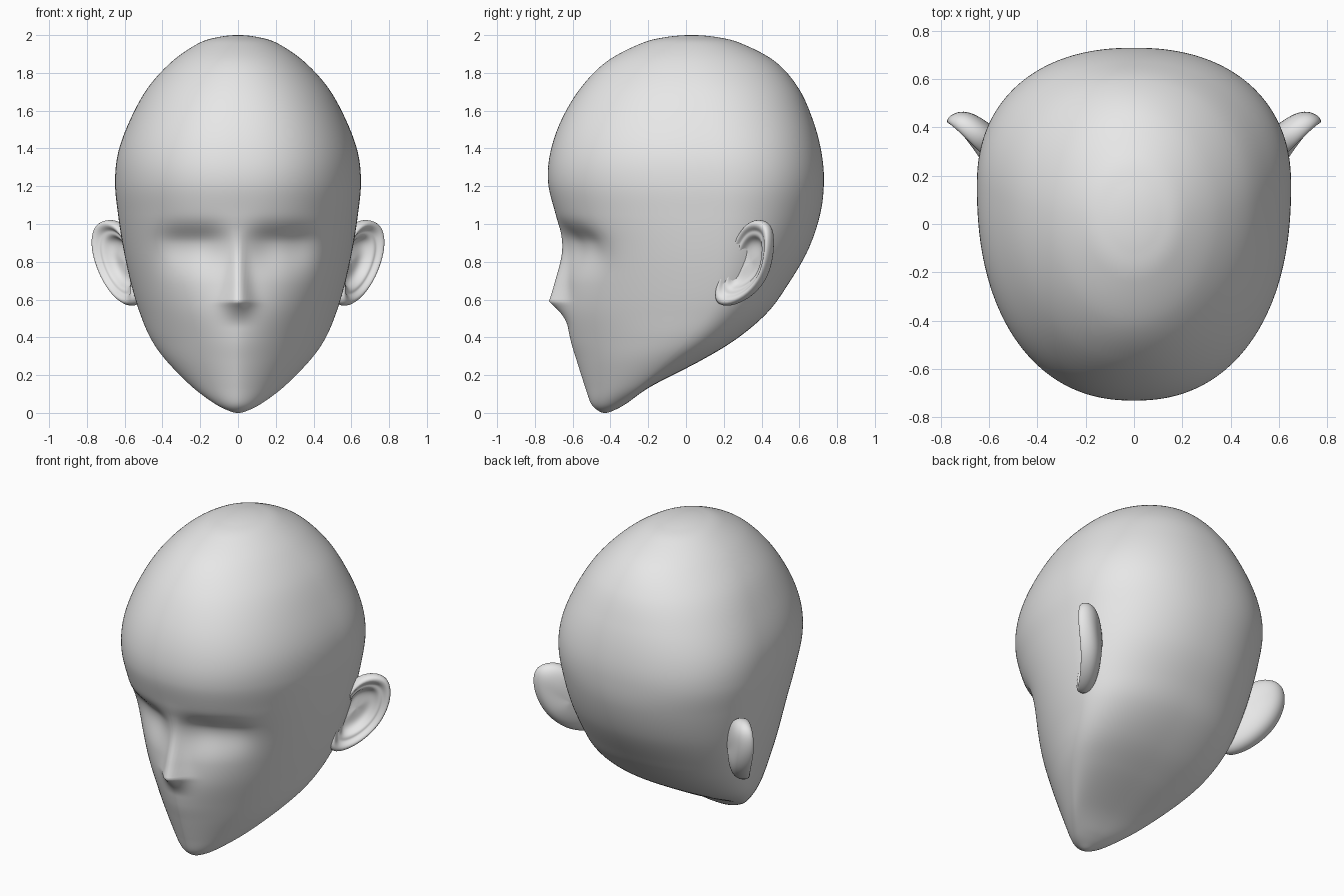
import bpy, bmesh, math
from mathutils import Vector

if "Cube" in bpy.data.objects:
    bpy.data.objects.remove(bpy.data.objects["Cube"])

grey = bpy.data.materials.new("plain grey")
grey.diffuse_color = (0.8, 0.8, 0.8, 1)
grey.use_nodes = True
grey.node_tree.nodes["Principled BSDF"].inputs["Base Color"].default_value = grey.diffuse_color


def spline(a, b, c, d, t):
    """Catmull-Rom blend of four equal-length rows."""
    return [0.5 * (2 * q + (r - p) * t + (2 * p - 5 * q + 4 * r - s) * t * t
                   + (3 * q - p - 3 * r + s) * t ** 3) for p, q, r, s in zip(a, b, c, d)]


def loft(name, rings, start, end):
    """Closed skin over rings of points, with a single point at each end."""
    bm = bmesh.new()
    loops = [[bm.verts.new(p) for p in ring] for ring in rings]
    n = len(loops[0])
    for a, b in zip(loops, loops[1:]):
        for i in range(n):
            j = (i + 1) % n
            bm.faces.new((a[i], a[j], b[j], b[i]))
    for loop, tip in ((loops[0], start), (loops[-1], end)):
        v = bm.verts.new(tip)
        for i in range(n):
            bm.faces.new((loop[i], loop[(i + 1) % n], v))
    bmesh.ops.recalc_face_normals(bm, faces=bm.faces)
    for f in bm.faces:
        f.smooth = True
    mesh = bpy.data.meshes.new(name)
    bm.to_mesh(mesh)
    bm.free()
    mesh.materials.append(grey)
    obj = bpy.data.objects.new(name, mesh)
    bpy.context.collection.objects.link(obj)
    return obj


# Head sections: z, front y, back y, half width, y of widest point, front and back roundness
rows = [
    (0.0, -.43, -.43, 0, -.43, 1.8, 2),
    (.012, -.465, -.385, .05, -.42, 1.8, 2),
    (.05, -.503, -.315, .125, -.37, 1.7, 2.2),
    (.14, -.535, -.185, .245, -.25, 1.6, 2.4),
    (.275, -.578, .075, .378, -.10, 1.6, 2.5),
    (.39, -.612, .265, .46, .02, 1.65, 2.4),
    (.53, -.635, .43, .52, .12, 1.8, 2.2),
    (.68, -.635, .54, .565, .16, 1.95, 2.1),
    (.86, -.64, .645, .605, .17, 2.1, 2.1),
    (1.05, -.69, .71, .635, .17, 2.2, 2.15),
    (1.22, -.73, .73, .651, .16, 2.25, 2.25),
    (1.38, -.718, .717, .634, .14, 2.25, 2.25),
    (1.55, -.66, .672, .572, .11, 2.2, 2.2),
    (1.72, -.558, .595, .478, .08, 2.1, 2.1),
    (1.86, -.42, .472, .35, .05, 2, 2),
    (1.955, -.24, .295, .212, .04, 2, 2),
    (1.989, -.11, .165, .108, .03, 2, 2),
    (2.0, .03, .03, 0, .03, 2, 2)]


def beyond(p, q):
    """Row past a pole, so that the surface closes smoothly."""
    return [q[0]] + [2 * a - b for a, b in zip(p[1:], q[1:])]


def face_relief(x, z):
    """Backward shift: eye sockets push in, nose sticks out."""
    drop = (z - .90) / (.085 if z > .90 else .15)
    side = (abs(x) - .24) / .17
    socket = .065 * math.exp(-abs(side) ** 3 - drop * drop)
    t = max(0, min(1, (.98 - z) / .4))
    under = max(0, min(1, (z - .45) / .14)) ** 2
    nose = .092 * t ** 1.3 * under * math.exp(-(x / (.035 + .04 * t * t)) ** 2)
    return socket - nose


SEG, SUB = 192, 12
ext = [beyond(rows[0], rows[1])] + rows + [beyond(rows[-1], rows[-2])]
rings = []
for k in range(len(rows) - 1):
    for s in range(SUB):
        if k == 0 and s == 0:
            continue
        z, yf, yb, w, yw, nf, nb = spline(*ext[k:k + 4], s / SUB)
        ring = []
        for i in range(SEG):
            a = 2 * math.pi * i / SEG
            c, d = math.cos(a), math.sin(a)
            n = nf if d < 0 else nb
            x = math.copysign(w * abs(c) ** (2 / n), c)
            depth = abs(d) ** (2 / n)
            if d < 0:
                y = yw + (yf - yw) * depth + face_relief(x, z) * min(1, 2 * depth)
            else:
                y = yw + (yb - yw) * depth
            ring.append((x, y, z))
        rings.append(ring)
loft("head", rings, (0, -.43, 0), (0, .03, 2))

# Ear: rim outline in space, then shells from the hollow over the rim to the back
rim = [Vector(p) for p in (
    (.535, .16, .58), (.57, .22, .56), (.635, .32, .60), (.70, .405, .69),
    (.745, .44, .80), (.765, .45, .90), (.752, .445, .99), (.70, .40, 1.025),
    (.635, .335, 1.015), (.575, .28, .94), (.55, .235, .83), (.54, .20, .74), (.53, .16, .65))]
centre = Vector((.635, .32, .80))
facing = Vector((.84, -.55, 0))
shell = [(.2, -.045), (.4, -.045), (.54, -.03), (.62, .0), (.70, .005), (.76, .005), (.84, .028),
         (.95, .032), (1.02, .005), (1.0, -.035), (.84, -.07), (.5, -.09), (.2, -.095)]
ear = loft("ears", [[centre + (p - centre) * s + facing * h for p in rim] for s, h in shell],
           centre - facing * .045, centre - facing * .097)
ear.modifiers.new("mirror", 'MIRROR').use_mirror_merge = False
ear.modifiers.new("smooth", 'SUBSURF').levels = 2
ear.modifiers["smooth"].render_levels = 2
